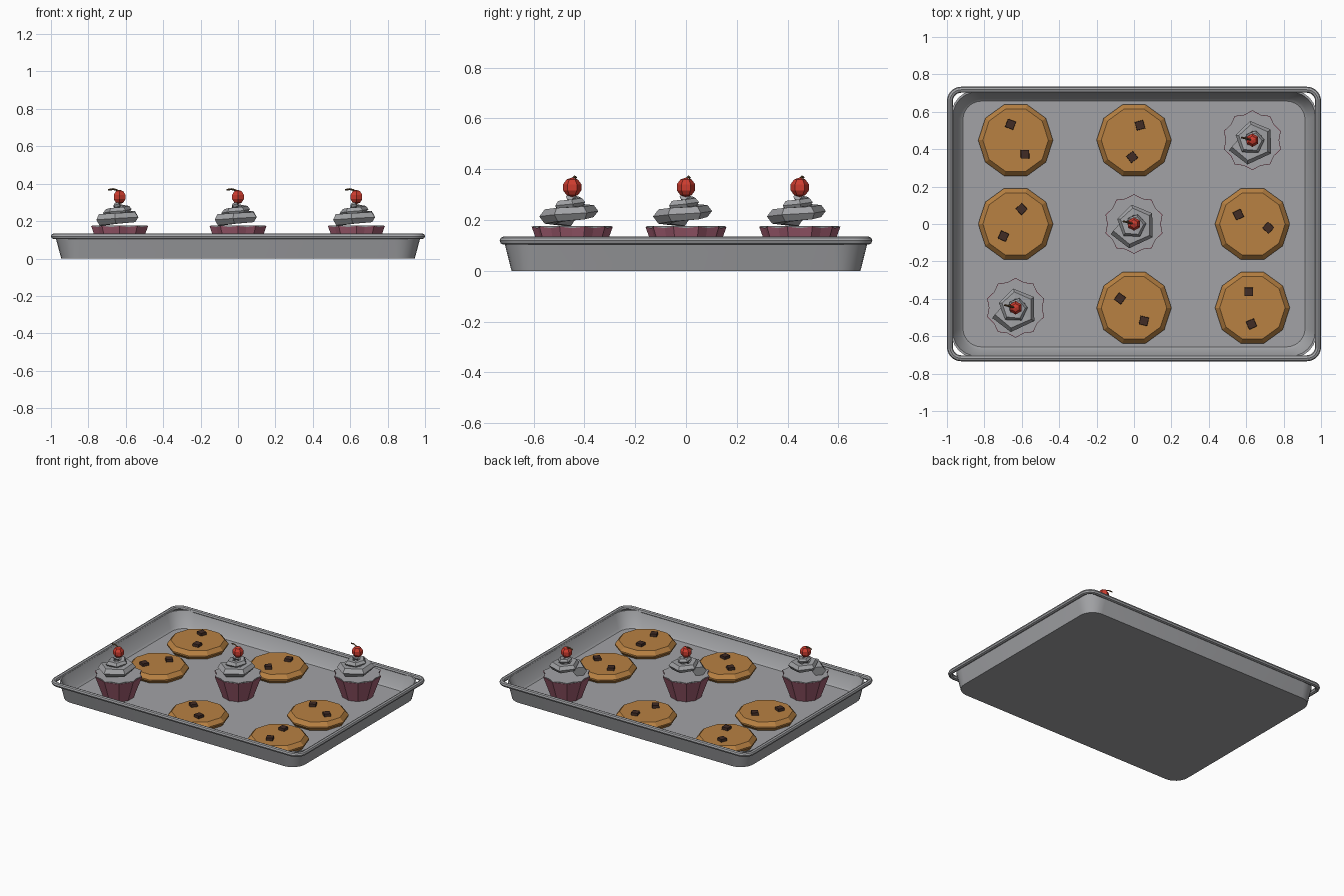
import bpy, math
from mathutils import Vector

if "Cube" in bpy.data.objects:
    bpy.data.objects.remove(bpy.data.objects["Cube"])


def material(name, r, g, b):
    m = bpy.data.materials.new(name)
    m.diffuse_color = (r, g, b, 1)
    m.use_nodes = True
    m.node_tree.nodes["Principled BSDF"].inputs["Base Color"].default_value = m.diffuse_color
    return m


GREY = material("grey", 0.36, 0.365, 0.38)
DOUGH = material("cookie_brown", 0.48, 0.22, 0.055)
CHOC = material("chocolate", 0.053, 0.025, 0.018)
PINK = material("wrapper_pink", 0.36, 0.11, 0.165)
RED = material("cherry_red", 0.61, 0.045, 0.028)
STEM = material("stem_brown", 0.13, 0.075, 0.03)


def loft(name, rings, mat, caps=True, closed=False, smooth=False):
    """Skin a list of equal-sized point rings into one object."""
    n = len(rings[0])
    verts = [tuple(p) for ring in rings for p in ring]
    faces = []
    count = len(rings)
    for i in range(count if closed else count - 1):
        a, b = i * n, ((i + 1) % count) * n
        for j in range(n):
            k = (j + 1) % n
            faces.append((a + j, a + k, b + k, b + j))
    if caps and not closed:
        faces.append(tuple(reversed(range(n))))
        faces.append(tuple(range((count - 1) * n, count * n)))
    me = bpy.data.meshes.new(name)
    me.from_pydata(verts, [], faces)
    me.materials.append(mat)
    ob = bpy.data.objects.new(name, me)
    bpy.context.collection.objects.link(ob)
    bpy.context.view_layer.objects.active = ob
    bpy.ops.object.select_all(action='DESELECT')
    ob.select_set(True)
    bpy.ops.object.mode_set(mode='EDIT')
    bpy.ops.mesh.select_all(action='SELECT')
    bpy.ops.mesh.normals_make_consistent(inside=False)
    bpy.ops.object.mode_set(mode='OBJECT')
    if smooth:
        bpy.ops.object.shade_smooth_by_angle(angle=math.radians(35))
    return ob


def circle(c, r, z, n, phase=0.0):
    return [(c[0] + r * math.cos(phase + math.tau * i / n),
             c[1] + r * math.sin(phase + math.tau * i / n), z) for i in range(n)]


def rounded_rect(hx, hy, r, z, seg=6):
    pts = []
    for q, (sx, sy) in enumerate(((1, 1), (-1, 1), (-1, -1), (1, -1))):
        for i in range(seg + 1):
            a = math.pi / 2 * (q + i / seg)
            pts.append((sx * (hx - r) + r * math.cos(a),
                        sy * (hy - r) + r * math.sin(a), z))
    return pts


def tube(name, path, radii, mat, sides, squash=1.0):
    """Sweep a polygon along a path of points."""
    rings = []
    for i, p in enumerate(path):
        t = (path[min(i + 1, len(path) - 1)] - path[max(i - 1, 0)]).normalized()
        side = t.cross(Vector((0, 0, 1))).normalized()
        up = side.cross(t)
        rings.append([p + radii[i] * (side * math.cos(math.tau * k / sides)
                      + up * squash * math.sin(math.tau * k / sides)) for k in range(sides)])
    return loft(name, rings, mat)


# tray: outer wall, lip, inner wall and floor
FLOOR = 0.018
loft("tray", [rounded_rect(0.945, 0.687, 0.10, 0),
              rounded_rect(0.978, 0.718, 0.14, 0.122),
              rounded_rect(0.968, 0.706, 0.13, 0.122),
              rounded_rect(0.930, 0.672, 0.11, 0.03),
              rounded_rect(0.915, 0.657, 0.10, FLOOR)], GREY, smooth=True)

# rolled wire rim, with tighter corners than the tray
rim = []
for k in range(8):
    a = math.tau * k / 8
    o = 0.016 * math.cos(a)
    rim.append(rounded_rect(0.984 + o, 0.718 + o, 0.06 + o, 0.119 + 0.016 * math.sin(a)))
loft("tray_rim", rim, GREY, closed=True, smooth=True)


def cookie(c, chips):
    z = FLOOR
    loft("cookie", [circle(c, 0.185, z, 10), circle(c, 0.2, z + 0.02, 10),
                    circle(c, 0.2, z + 0.03, 10), circle(c, 0.175, z + 0.057, 10)], DOUGH)
    for i, (x, y) in enumerate(chips):
        p = (c[0] + x, c[1] + y)
        ph = 0.6 + 0.4 * i + c[0] + c[1]
        loft("chocolate_chip", [circle(p, 0.034, z + 0.04, 4, ph),
                                circle(p, 0.031, z + 0.076, 4, ph)], CHOC)


def scallop(c, r_out, r_in, z_out, z_in, n=10):
    pts = []
    for i in range(2 * n):
        a = math.pi * i / n + math.pi / 2
        r, z = (r_out, z_out) if i % 2 == 0 else (r_in, z_in)
        pts.append((c[0] + r * math.cos(a), c[1] + r * math.sin(a), z))
    return pts


def cupcake(c):
    # pleated paper cup and the flat cake top inside it
    loft("wrapper", [scallop(c, 0.103, 0.097, FLOOR, FLOOR),
                     scallop(c, 0.16, 0.143, 0.174, 0.168)], PINK)
    loft("cake_top", [scallop(c, 0.153, 0.138, 0.16, 0.16),
                      scallop(c, 0.156, 0.140, 0.176, 0.176)], GREY)
    # frosting: thick spiral rising counter-clockwise from the left
    steps = 12
    path, radii = [], []
    for i in range(steps + 1):
        t = i / steps
        a = math.radians(192 + 66 * i)
        r = 0.088 * (1 - t) + 0.008
        path.append(Vector((c[0] + r * math.cos(a), c[1] + r * math.sin(a), 0.207 + 0.085 * t)))
        radii.append(0.046 * (1 - t) + 0.018 * t)
    tube("frosting", path, radii, GREY, 6, 0.75)
    # cherry and bent stem
    prof = [(-0.999, 0.04), (-0.81, 0.59), (-0.31, 0.95), (0.31, 0.95), (0.81, 0.59), (0.999, 0.04)]
    loft("cherry", [circle(c, 0.038 * r, 0.329 + 0.038 * h, 6, math.pi / 2) for h, r in prof], RED)
    stem = [Vector((c[0] + x, c[1] + y, z)) for x, y, z in
            ((0, 0, 0.355), (-0.015, 0.004, 0.366), (-0.035, 0.009, 0.371), (-0.06, 0.015, 0.367))]
    tube("cherry_stem", stem, [0.005] * 4, STEM, 4)


# three by three layout, cupcakes on the diagonal
X, Y = 0.633, 0.448
for s in (-1, 0, 1):
    cupcake((s * X, s * Y))
cookie((-X, Y), [(-0.027, 0.085), (0.05, -0.075)])
cookie((0, Y), [(0.032, 0.08), (-0.01, -0.09)])
cookie((-X, 0), [(0.032, 0.08), (-0.065, -0.065)])
cookie((X, 0), [(-0.075, 0.05), (0.085, -0.02)])
cookie((0, -Y), [(-0.075, 0.05), (0.053, -0.07)])
cookie((X, -Y), [(-0.02, 0.085), (-0.005, -0.087)])
